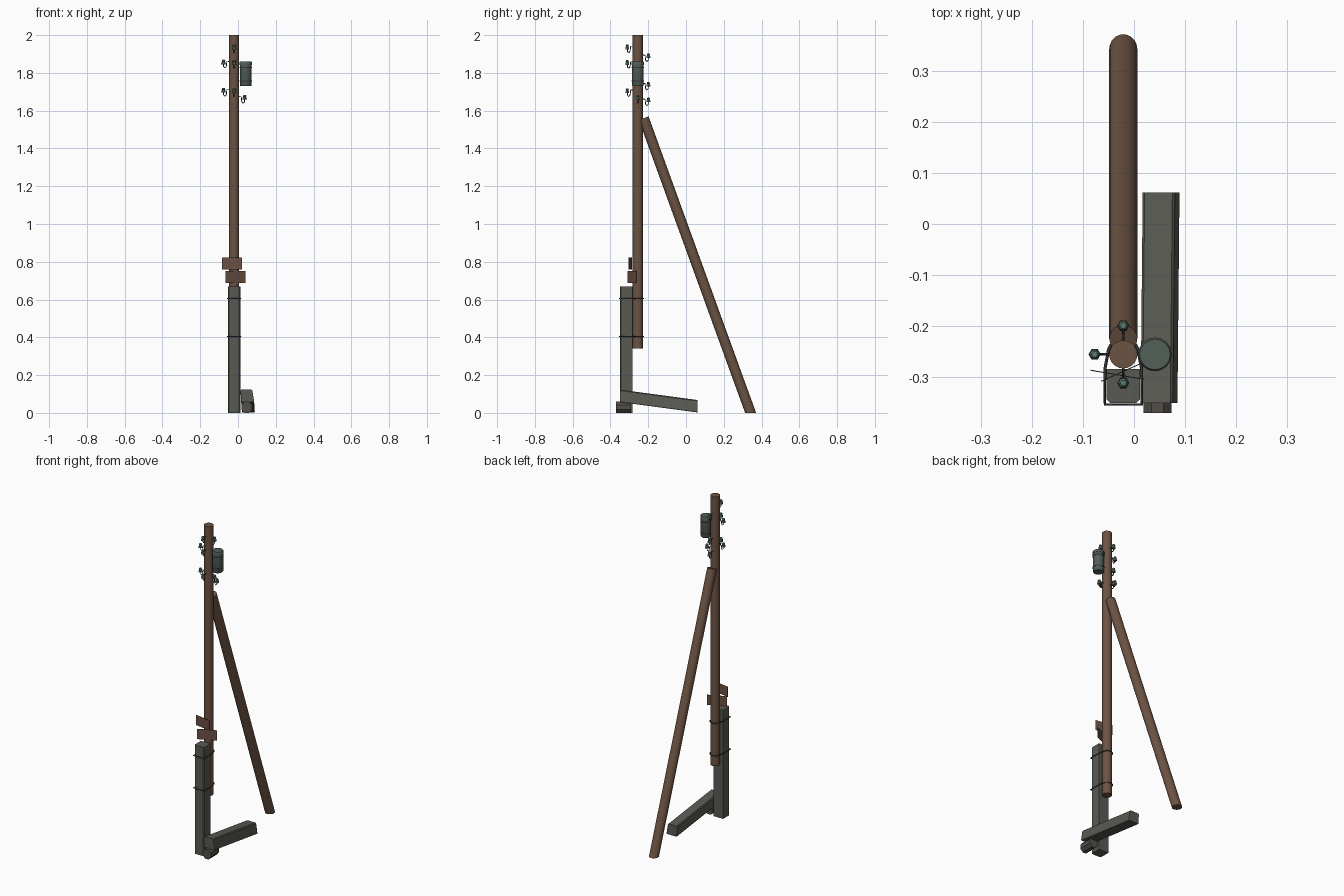
import bpy, bmesh, math
from mathutils import Vector, Matrix

if "Cube" in bpy.data.objects:
    bpy.data.objects.remove(bpy.data.objects["Cube"])


def mat(name, c):
    m = bpy.data.materials.new(name)
    m.diffuse_color = (*c, 1)
    m.use_nodes = True
    m.node_tree.nodes["Principled BSDF"].inputs["Base Color"].default_value = m.diffuse_color
    return m


WOOD = mat("brown wood", (0.150, 0.087, 0.056))
CONC = mat("grey concrete", (0.102, 0.102, 0.088))
TANK = mat("grey green tank", (0.085, 0.115, 0.098))
GLASS = mat("teal insulator", (0.115, 0.205, 0.165))
METAL = mat("dark metal", (0.035, 0.038, 0.036))
SIGN = mat("rusty sign", (0.145, 0.080, 0.055))
STUB = mat("dark stub", (0.085, 0.078, 0.066))

PX, PY, R = -0.021, -0.255, 0.0275


def finish(name, bm, m, smooth=False):
    bmesh.ops.recalc_face_normals(bm, faces=bm.faces)
    me = bpy.data.meshes.new(name)
    bm.to_mesh(me)
    bm.free()
    ob = bpy.data.objects.new(name, me)
    bpy.context.collection.objects.link(ob)
    me.materials.append(m)
    if smooth:
        bpy.ops.object.select_all(action='DESELECT')
        ob.select_set(True)
        bpy.context.view_layer.objects.active = ob
        bpy.ops.object.shade_smooth_by_angle(angle=math.radians(40))
    return ob


def loft(name, rings, m, smooth=False):
    """Skin closed rings of points and cap both ends."""
    bm = bmesh.new()
    vs = [[bm.verts.new(p) for p in r] for r in rings]
    n = len(vs[0])
    for a, b in zip(vs, vs[1:]):
        for i in range(n):
            j = (i + 1) % n
            bm.faces.new((a[i], a[j], b[j], b[i]))
    bm.faces.new(vs[0])
    bm.faces.new(vs[-1])
    return finish(name, bm, m, smooth)


def turned(name, x, y, profile, n, m, smooth=True):
    """Lathe around a vertical axis; profile = (radius, z)."""
    rings = [[(x + r * math.cos(2 * math.pi * i / n), y + r * math.sin(2 * math.pi * i / n), z)
              for i in range(n)] for r, z in profile]
    return loft(name, rings, m, smooth)


def tube(name, pts, rad, m, cyclic=False):
    cu = bpy.data.curves.new(name, 'CURVE')
    cu.dimensions = '3D'
    cu.bevel_depth = rad
    cu.bevel_resolution = 0
    cu.use_fill_caps = True
    s = cu.splines.new('POLY')
    s.points.add(len(pts) - 1)
    for p, q in zip(s.points, pts):
        p.co = (*q, 1)
    s.use_cyclic_u = cyclic
    ob = bpy.data.objects.new(name, cu)
    bpy.context.collection.objects.link(ob)
    cu.materials.append(m)
    return ob


# Main pole
turned("pole", PX, PY, [(R, 0.34), (R, 2.0)], 20, WOOD)

# Leaning brace: ground cut is level, upper cut is square to the log
foot, top = Vector((PX, 0.342, 0)), Vector((PX, -0.224, 1.56))
d = (top - foot).normalized()
u, v = Vector((1, 0, 0)), d.cross(Vector((1, 0, 0)))
low, high = [], []
for i in range(20):
    a = 2 * math.pi * i / 20
    o = u * math.cos(a) * R + v * math.sin(a) * R
    high.append(top + o)
    p = foot + o
    low.append(p - d * (p.z / d.z))
loft("brace", [low, high], WOOD, True)

# Upright concrete post with chamfered front corners
x0, x1, y0, y1, c = -0.054, 0.012, -0.35, -0.284, 0.007
sec = [(x0 + c, y0), (x1 - c, y0), (x1, y0 + c), (x1, y1), (x0, y1), (x0, y0 + c)]
loft("concrete_post", [[(x, y, z) for x, y in sec] for z in (0, 0.67)], CONC)

# Fallen concrete post, slightly tapered section
fsec = [(0.004, 0), (0.070, 0), (0.072, 0.006), (0.063, 0.061), (0.058, 0.066), (0.004, 0.066), (0, 0.060)]
loft("fallen_post", [[(0.013 + x, -0.350, 0.057 + z) for x, z in fsec],
                     [(0.017 + x, 0.062, 0.002 + z) for x, z in fsec]], CONC)

# Short stub under the fallen post
osec = [(0.046 + 0.03 * math.cos(math.pi * (i + .5) / 4), 0.030 + 0.0325 * math.sin(math.pi * (i + .5) / 4))
        for i in range(8)]
loft("stub", [[(x, y, z) for x, z in osec] for y in (-0.37, -0.29)], STUB)

# Wire bands tying the pole to the post
for k, z in enumerate((0.405, 0.605)):
    e = 0.003
    pts = [(x0 - e, y0 - e, z), (x1 + e, y0 - e, z), (x1 + e, y1, z)]
    pts += [(PX + (R + e) * math.cos(a), PY + (R + e) * math.sin(a), z)
            for a in [math.pi * i / 10 for i in range(11)]]
    pts.append((x0 - e, y1, z))
    tube(f"band_{k}", pts, 0.003, METAL, True)

# Two thin turned signs
for k, (a, b, z0, z1) in enumerate([((-0.085, -0.287), (0.020, -0.305), 0.760, 0.822),
                                    ((-0.065, -0.309), (0.040, -0.262), 0.687, 0.750)]):
    t = 0.002
    r = [[(p[0], p[1] + s, z) for p, s in ((a, 0), (b, 0), (b, t), (a, t))] for z in (z0, z1)]
    loft(f"sign_{k}", r, SIGN)

# Transformer tank with rims
turned("transformer", 0.041, PY, [(0.028, 1.73), (0.031, 1.735), (0.031, 1.842), (0.033, 1.842),
                                  (0.033, 1.855), (0.030, 1.860)], 16, TANK)
for z in (1.755, 1.825):
    turned("tank_rim", 0.041, PY, [(0.0325, z), (0.0325, z + 0.005)], 16, METAL)

# Hooked insulators: direction and height
for k, (dx, dy, z) in enumerate([(0, -1, 1.935), (0, -1, 1.853), (0, -1, 1.703),
                                 (0, 1, 1.888), (0, 1, 1.738), (0, 1, 1.655),
                                 (-1, 0, 1.855), (-1, 0, 1.705), (1, 0, 1.668)]):
    def at(r, h):
        return (PX + dx * r, PY + dy * r, z + h)
    tube(f"hook_{k}", [at(0.024, 0.006), at(0.038, 0.006), at(0.041, -0.020), at(0.047, -0.028),
                       at(0.055, -0.022), at(0.056, 0.0)], 0.0025, METAL)
    hx, hy, _ = at(0.056, 0)
    turned(f"insulator_{k}", hx, hy, [(0.012, z - 0.010), (0.011, z + 0.001), (0.007, z + 0.004),
                                      (0.010, z + 0.009), (0.006, z + 0.015)], 6, GLASS, False)
